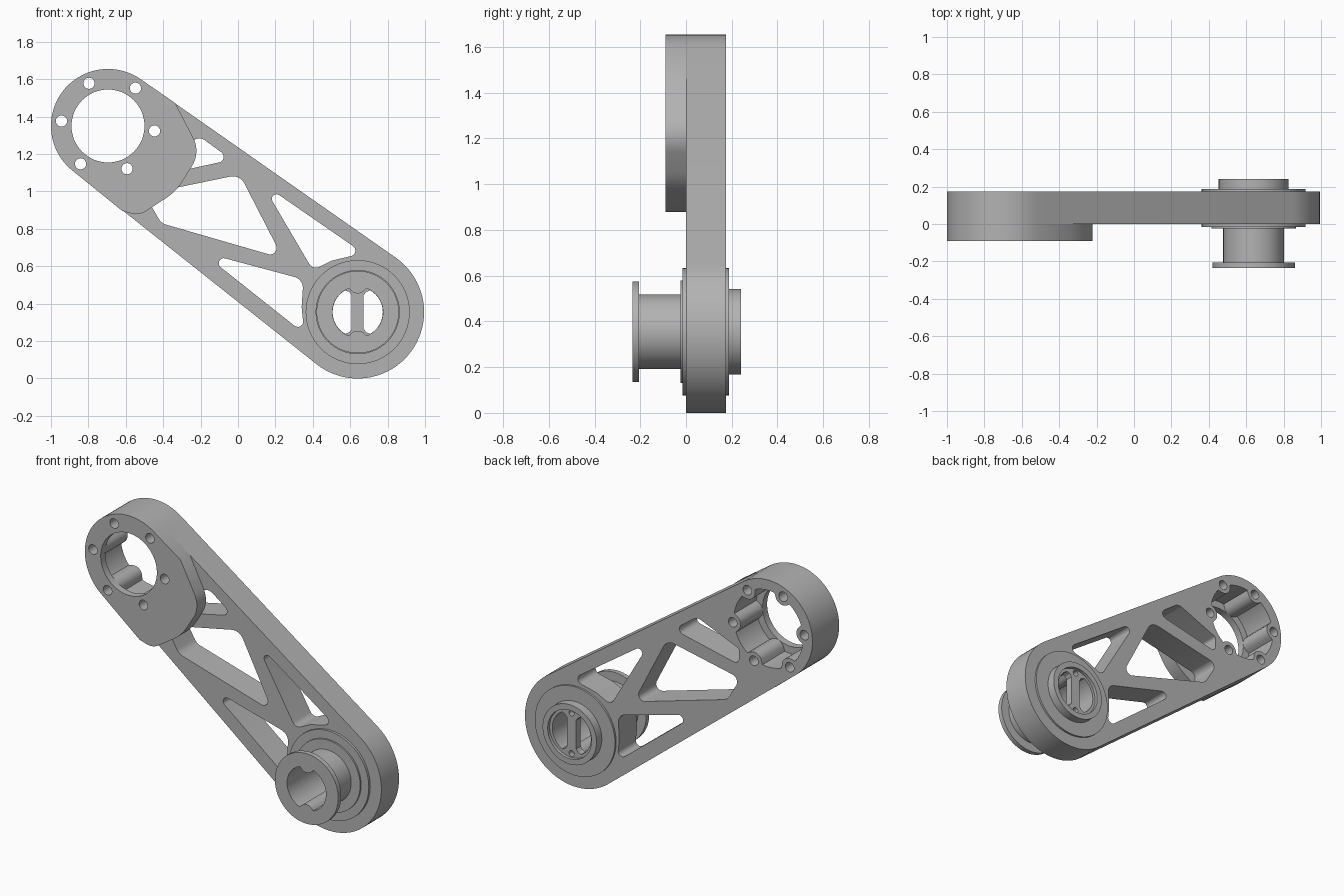
import bpy
import bmesh
from math import sin, cos, pi, radians, sqrt, tan, acos, atan2
from mathutils import Vector, Matrix

cube = bpy.data.objects.get("Cube")
if cube:
    bpy.data.objects.remove(cube)

GREY = (0.45, 0.45, 0.45, 1)
metal = bpy.data.materials.new("grey_metal")
metal.use_nodes = True
metal.diffuse_color = GREY
metal.node_tree.nodes["Principled BSDF"].inputs["Base Color"].default_value = GREY

RING, RING_R = Vector((-0.695, 1.35)), 0.305
HUB, HUB_R = Vector((0.64, 0.355)), 0.355


# Outline helpers, all in the x-z plane
def arc(c, r, a0, a1, n=40):
    return [c + r * Vector((cos(a0 + (a1 - a0) * i / n), sin(a0 + (a1 - a0) * i / n)))
            for i in range(n + 1)]


def circle(c, r, n=64):
    return arc(c, r, 0, 2 * pi, n)[:-1]


def rounded(corners, n=8):
    """Polygon whose corners (x, z, radius) are filleted."""
    out = []
    for i, (x, z, r) in enumerate(corners):
        p = Vector((x, z))
        a = Vector(corners[i - 1][:2]) - p
        b = Vector(corners[(i + 1) % len(corners)][:2]) - p
        if r == 0:
            out.append(p)
            continue
        half = a.angle(b) / 2
        t = min(r / tan(half), 0.48 * a.length, 0.48 * b.length)
        r = t * tan(half)
        mid = p + (a.normalized() + b.normalized()).normalized() * (r / sin(half))
        va, vb = p + a.normalized() * t - mid, p + b.normalized() * t - mid
        start = atan2(va.y, va.x)
        turn = (atan2(vb.y, vb.x) - start + pi) % (2 * pi) - pi
        out += arc(mid, r, start, start + turn, n)
    return out


def lobed(c, r, dist, lobe, count, phase, n=144):
    """Circle with round screw bosses pushing into it."""
    out = []
    for i in range(n):
        t = 2 * pi * i / n
        step = 2 * pi / count
        d = (t - phase + step / 2) % step - step / 2
        gap = lobe ** 2 - (dist * sin(d)) ** 2
        reach = dist * cos(d) - sqrt(gap) if gap > 0 and cos(d) > 0 else r
        out.append(c + min(r, reach) * Vector((cos(t), sin(t))))
    return out


def plate(name, y0, y1, outline, holes=()):
    """Flat outline with holes, extruded from y0 to y1."""
    curve = bpy.data.curves.new(name, "CURVE")
    curve.dimensions = "2D"
    curve.fill_mode = "BOTH"
    curve.extrude = (y1 - y0) / 2
    for pts in [outline, *holes]:
        s = curve.splines.new("POLY")
        s.points.add(len(pts) - 1)
        for sp, p in zip(s.points, pts):
            sp.co = (p.x, p.y, 0, 1)
        s.use_cyclic_u = True
    temp = bpy.data.objects.new(name + "_curve", curve)
    bpy.context.collection.objects.link(temp)
    mesh = bpy.data.meshes.new_from_object(
        temp.evaluated_get(bpy.context.evaluated_depsgraph_get()))
    bpy.data.objects.remove(temp)
    bpy.data.curves.remove(curve)
    mesh.transform(Matrix.Translation((0, (y0 + y1) / 2, 0)) @ Matrix.Rotation(pi / 2, 4, "X"))
    bm = bmesh.new()
    bm.from_mesh(mesh)
    bmesh.ops.remove_doubles(bm, verts=bm.verts, dist=0.0001)
    bmesh.ops.recalc_face_normals(bm, faces=bm.faces)
    bm.to_mesh(mesh)
    bm.free()
    mesh.materials.clear()
    mesh.materials.append(metal)
    obj = bpy.data.objects.new(name, mesh)
    bpy.context.collection.objects.link(obj)
    bpy.ops.object.select_all(action="DESELECT")
    obj.select_set(True)
    bpy.context.view_layer.objects.active = obj
    bpy.ops.object.shade_smooth_by_angle(angle=radians(30))


# Arm outline: two round ends joined by tangent lines
axis = HUB - RING
lean = atan2(axis.y, axis.x)
spread = acos((RING_R - HUB_R) / axis.length)
up, down = lean + spread, lean - spread
ring_arc = arc(RING, RING_R, up, down + 2 * pi)
arm_outline = ring_arc + arc(HUB, HUB_R, down, up)

# Truss windows
windows = [rounded(w) for w in (
    [(-0.035, 1.17, 0.03), (-0.2, 1.29, 0.05), (-0.49, 1.17, 0.02), (-0.49, 1.07, 0.03)],
    [(0.01, 1.09, 0.07), (-0.5, 0.985, 0.04), (-0.41, 0.83, 0.07), (0.24, 0.642, 0.035)],
    [(0.127, 1.045, 0.025), (0.67, 0.67, 0.03), (0.5, 0.63, 0.1), (0.4, 0.58, 0.04)],
    [(-0.195, 0.676, 0.027), (0.35, 0.53, 0.06), (0.34, 0.38, 0.2), (0.355, 0.24, 0.03)],
)]

# Ring opening and its six screw holes
phase = radians(-6)
screws = [circle(RING + 0.25 * Vector((cos(phase + k * pi / 3), sin(phase + k * pi / 3))), 0.03, 20)
          for k in range(6)]
ring_opening = lobed(RING, 0.24, 0.25, 0.055, 6, phase)
hub_opening = lobed(HUB, 0.135, 0.15, 0.05, 2, pi / 2)

plate("arm", 0, 0.175, arm_outline, windows + screws + [ring_opening, hub_opening])

# Thickened pad in front of the ring end
pad = ring_arc + rounded([(-0.62, 0.897, 0), (-0.53, 0.87, 0.15), (-0.33, 1.0, 0.3),
                          (-0.2, 1.21, 0.15), (-0.335, 1.472, 0)])
plate("ring_pad", -0.045, 0, pad, screws + [ring_opening])
plate("ring_lip", -0.09, -0.045, pad, screws + [circle(RING, 0.195)])

# Hub: stack of discs, hollow at the front
for name, y0, y1, r in (
    ("spool_flange", -0.235, -0.205, 0.22),
    ("spool_neck", -0.205, -0.025, 0.163),
    ("hub_shoulder", -0.025, -0.015, 0.225),
    ("hub_front_cap", -0.015, 0, 0.278),
):
    plate(name, y0, y1, circle(HUB, r), [hub_opening])

# Hub back: two slots either side of a bar, with two screw holes
slots = [[HUB + Vector((s * p.x, p.y)) for p in
          arc(Vector((0, 0)), 0.134, -pi / 3, pi / 3, 24)
          + [Vector((0.045, 0.108)), Vector((0.032, 0.09)),
             Vector((0.032, -0.09)), Vector((0.045, -0.108))]]
         for s in (-1, 1)]
hub_screws = [circle(HUB + Vector((0, s * 0.127)), 0.018, 16) for s in (-1, 1)]
plate("hub_back_cap", 0.175, 0.187, circle(HUB, 0.278), slots)
plate("hub_back_boss", 0.187, 0.22, circle(HUB, 0.187), slots + hub_screws)
plate("hub_back_rim", 0.22, 0.24, circle(HUB, 0.187), [circle(HUB, 0.152)])
